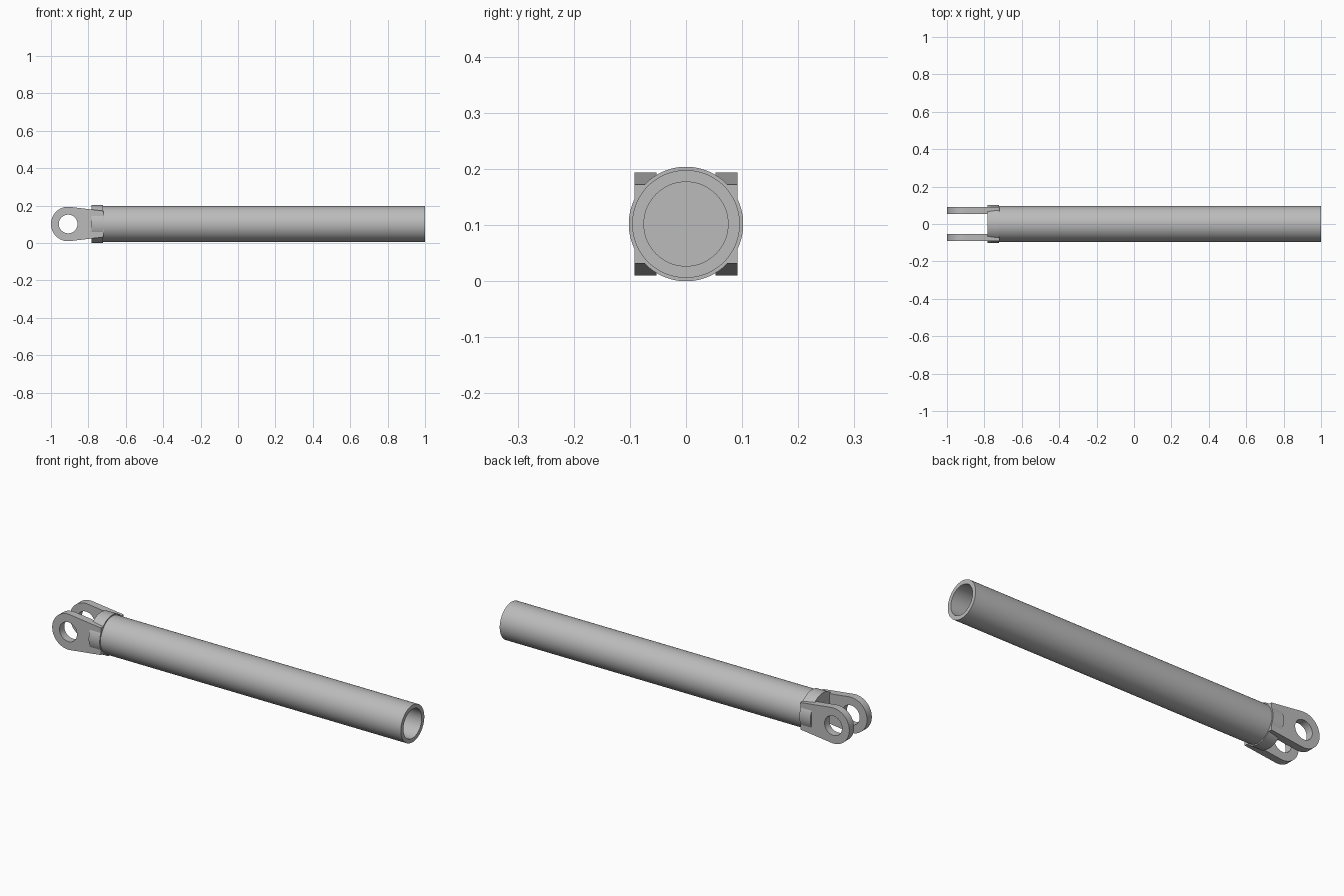
import bpy
from math import sin, cos, pi, radians

cube = bpy.data.objects.get("Cube")
if cube:
    bpy.data.objects.remove(cube, do_unlink=True)

AXIS_Z = 0.102

metal = bpy.data.materials.new("grey_metal")
metal.use_nodes = True
grey = (0.5, 0.5, 0.5, 1)
metal.diffuse_color = grey
metal.node_tree.nodes["Principled BSDF"].inputs["Base Color"].default_value = grey


def finish(obj):
    """Give the part its colour and keep its hard edges."""
    obj.data.materials.clear()
    obj.data.materials.append(metal)
    bpy.ops.object.select_all(action="DESELECT")
    obj.select_set(True)
    bpy.context.view_layer.objects.active = obj
    bpy.ops.object.shade_smooth_by_angle(angle=radians(30))


def lathe(name, profile, sides=96):
    """Spin a closed (x, radius) profile around the long axis."""
    verts, faces, n = [], [], len(profile)
    for i in range(sides):
        a = 2 * pi * i / sides
        verts += [(x, r * cos(a), r * sin(a)) for x, r in profile]
    for i in range(sides):
        j = (i + 1) % sides
        for k in range(n - 1):
            faces.append((i * n + k, i * n + k + 1, j * n + k + 1, j * n + k))
    # Cap both ends of the profile
    faces.append([i * n for i in range(sides)])
    faces.append([i * n + n - 1 for i in reversed(range(sides))])
    mesh = bpy.data.meshes.new(name)
    mesh.from_pydata(verts, [], faces)
    obj = bpy.data.objects.new(name, mesh)
    bpy.context.collection.objects.link(obj)
    obj.location.z = AXIS_Z
    finish(obj)


def arc(radius, start, end, steps):
    return [(radius * cos(start + (end - start) * i / steps),
             radius * sin(start + (end - start) * i / steps)) for i in range(steps + 1)]


def lug(name, y):
    """Tapered eye plate with a pin hole, drawn as a filled outline."""
    curve = bpy.data.curves.new(name, "CURVE")
    curve.dimensions = "2D"
    curve.fill_mode = "BOTH"
    curve.extrude = 0.0195
    taper = 0.12
    eye = arc(0.092, pi / 2 - taper, 3 * pi / 2 + taper, 48)
    outline = eye + [(0.188, -0.07), (0.188, 0.07)]
    hole = arc(0.05, 0, 2 * pi, 48)[:-1]
    for points in (outline, hole):
        spline = curve.splines.new("POLY")
        spline.points.add(len(points) - 1)
        for p, (x, z) in zip(spline.points, points):
            p.co = (x, z, 0, 1)
        spline.use_cyclic_u = True
    obj = bpy.data.objects.new(name, curve)
    bpy.context.collection.objects.link(obj)
    obj.location = (-0.908, y, AXIS_Z)
    obj.rotation_euler.x = pi / 2
    bpy.ops.object.select_all(action="DESELECT")
    obj.select_set(True)
    bpy.context.view_layer.objects.active = obj
    bpy.ops.object.convert(target="MESH")
    finish(bpy.context.object)


# Hollow tube, open at the far end and closed by the collar
lathe("tube", [(-0.73, 0.096), (1, 0.096), (1, 0.075), (-0.72, 0.075)])

# Solid collar that carries the fork
lathe("collar", [(-0.784, 0.102), (-0.721, 0.102)])

# Fork lugs
lug("front_lug", -0.0725)
lug("back_lug", 0.0725)
